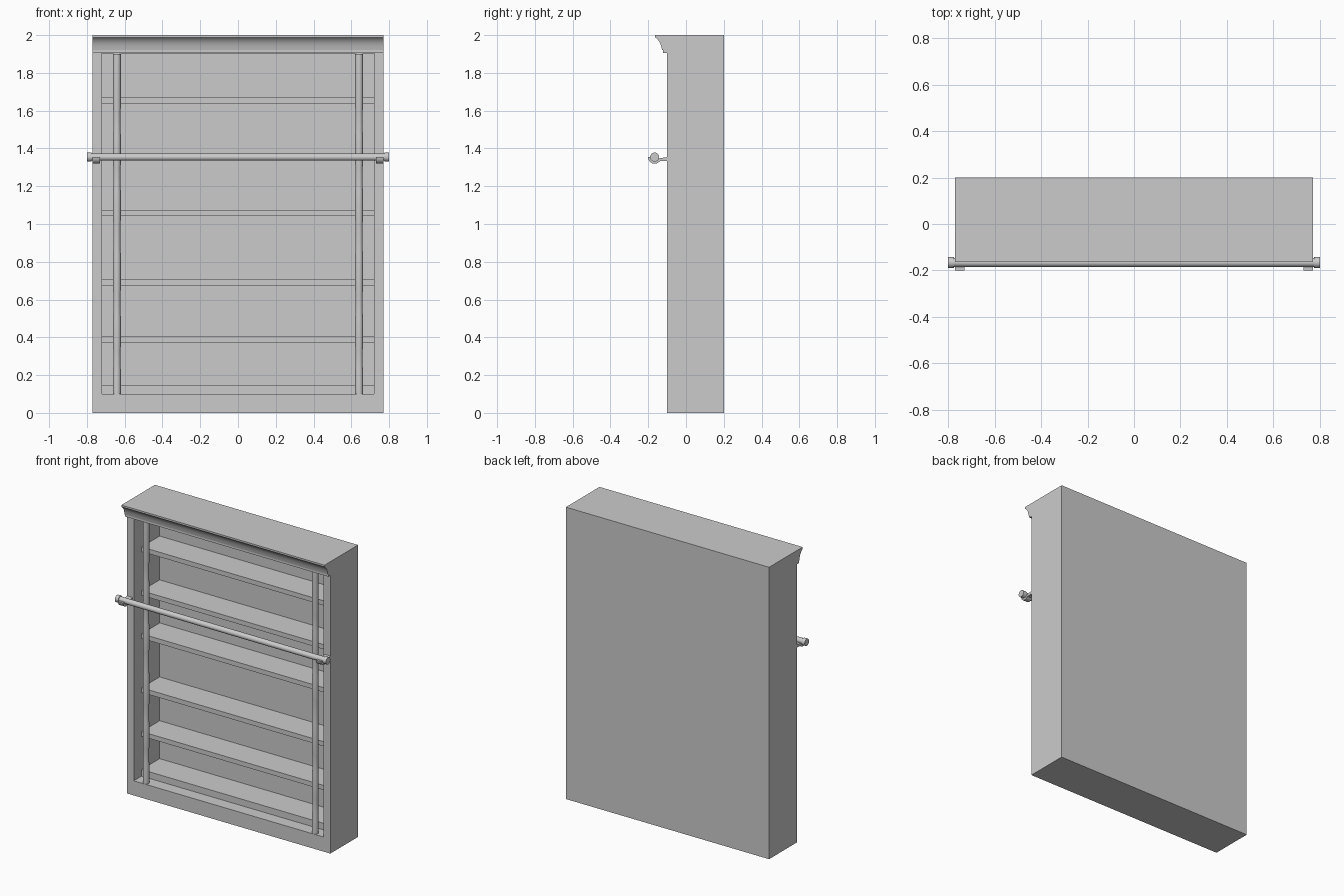
import bpy, bmesh, math
from mathutils import Vector

if "Cube" in bpy.data.objects:
    bpy.data.objects.remove(bpy.data.objects["Cube"])


def finish(name, bm, smooth=False):
    bmesh.ops.recalc_face_normals(bm, faces=bm.faces)
    me = bpy.data.meshes.new(name)
    bm.to_mesh(me)
    bm.free()
    ob = bpy.data.objects.new(name, me)
    bpy.context.collection.objects.link(ob)
    if smooth:
        bpy.ops.object.select_all(action='DESELECT')
        ob.select_set(True)
        bpy.context.view_layer.objects.active = ob
        bpy.ops.object.shade_smooth_by_angle(angle=math.radians(35))
    return ob


def box(name, x0, x1, y0, y1, z0, z1):
    bm = bmesh.new()
    bmesh.ops.create_cube(bm, size=1)
    for v in bm.verts:
        v.co = ((x0 + x1) / 2 + v.co.x * (x1 - x0),
                (y0 + y1) / 2 + v.co.y * (y1 - y0),
                (z0 + z1) / 2 + v.co.z * (z1 - z0))
    return finish(name, bm)


def extrude_yz(name, pts, x0, x1):
    """Extrude a closed (y, z) profile along x."""
    bm = bmesh.new()
    f = bm.faces.new([bm.verts.new((x0, y, z)) for y, z in pts])
    r = bmesh.ops.extrude_face_region(bm, geom=[f])
    vs = [g for g in r['geom'] if isinstance(g, bmesh.types.BMVert)]
    bmesh.ops.translate(bm, verts=vs, vec=(x1 - x0, 0, 0))
    return finish(name, bm, True)


def turned(name, profile, place, n):
    """Turn (radius, distance) pairs around an axis; place maps local to world."""
    bm = bmesh.new()
    rings = []
    for r, t in profile:
        rings.append([bm.verts.new(place(r * math.cos(2 * math.pi * i / n),
                                         r * math.sin(2 * math.pi * i / n), t))
                      for i in range(n)])
    for a, b in zip(rings, rings[1:]):
        for i in range(n):
            bm.faces.new((a[i], a[(i + 1) % n], b[(i + 1) % n], b[i]))
    bm.faces.new(rings[0])
    bm.faces.new(rings[-1])
    return finish(name, bm, True)


# carcass: back, top, base and sides
box("back_panel", -0.77, 0.77, 0.18, 0.2, 0, 2)
box("top_panel", -0.77, 0.77, -0.07, 0.18, 1.9, 2)
box("base", -0.77, 0.77, -0.07, 0.18, 0, 0.1)
box("bottom_frame_rail", -0.77, 0.77, -0.1, -0.07, 0, 0.1)
for s, side in ((-1, "left"), (1, "right")):
    xa, xb = sorted((s * 0.72, s * 0.77))
    box(side + "_side_panel", xa, xb, -0.07, 0.18, 0.1, 1.9)
    box(side + "_frame_stile", xa, xb, -0.1, -0.07, 0.1, 1.905)

# cornice moulding
extrude_yz("cornice", [(-0.07, 2), (-0.163, 2), (-0.163, 1.988), (-0.156, 1.983),
                       (-0.146, 1.973), (-0.137, 1.958), (-0.131, 1.94),
                       (-0.127, 1.922), (-0.121, 1.92), (-0.121, 1.905),
                       (-0.07, 1.905)], -0.77, 0.77)

# shelves
tops = (0.145, 0.405, 0.705, 1.075, 1.37, 1.67)
for i, z in enumerate(tops):
    box(f"shelf_{i + 1}", -0.72, 0.72, -0.015, 0.18, 0.1 if i == 0 else z - 0.032, z)

# upright posts, slightly thinner between shelves
prof = [(0.021, 0.1)]
for a, b in zip(tops, tops[1:]):
    m = (a + b) / 2
    prof += [(0.021, m - 0.05), (0.019, m - 0.03), (0.019, b - 0.07), (0.021, b - 0.05)]
prof.append((0.021, 1.9))
for s, side in ((-1, "left"), (1, "right")):
    turned(side + "_post", prof, lambda u, v, t, s=s: Vector((s * 0.641, -0.079 + v, t)) + Vector((u, 0, 0)), 16)

# ladder rod with thicker end caps
RY, RZ = -0.166, 1.354
turned("ladder_rod", [(0.024, -0.8), (0.024, -0.775), (0.019, -0.775), (0.019, 0.775),
                      (0.024, 0.775), (0.024, 0.8)],
       lambda u, v, t: Vector((t, RY + u, RZ + v)), 24)

# hook brackets holding the rod
hook = [(-0.1, 1.354), (-0.1, 1.334)]
for i in range(9):
    a = math.radians(-38 - i * 17.75)
    hook.append((RY + 0.035 * math.cos(a), RZ + 0.035 * math.sin(a)))
for i in range(9):
    a = math.radians(-180 + i * 20)
    hook.append((RY + 0.02 * math.cos(a), RZ + 0.02 * math.sin(a)))
for s, side in ((-1, "left"), (1, "right")):
    extrude_yz(side + "_rod_bracket", hook, s * 0.75 - 0.02, s * 0.75 + 0.02)
